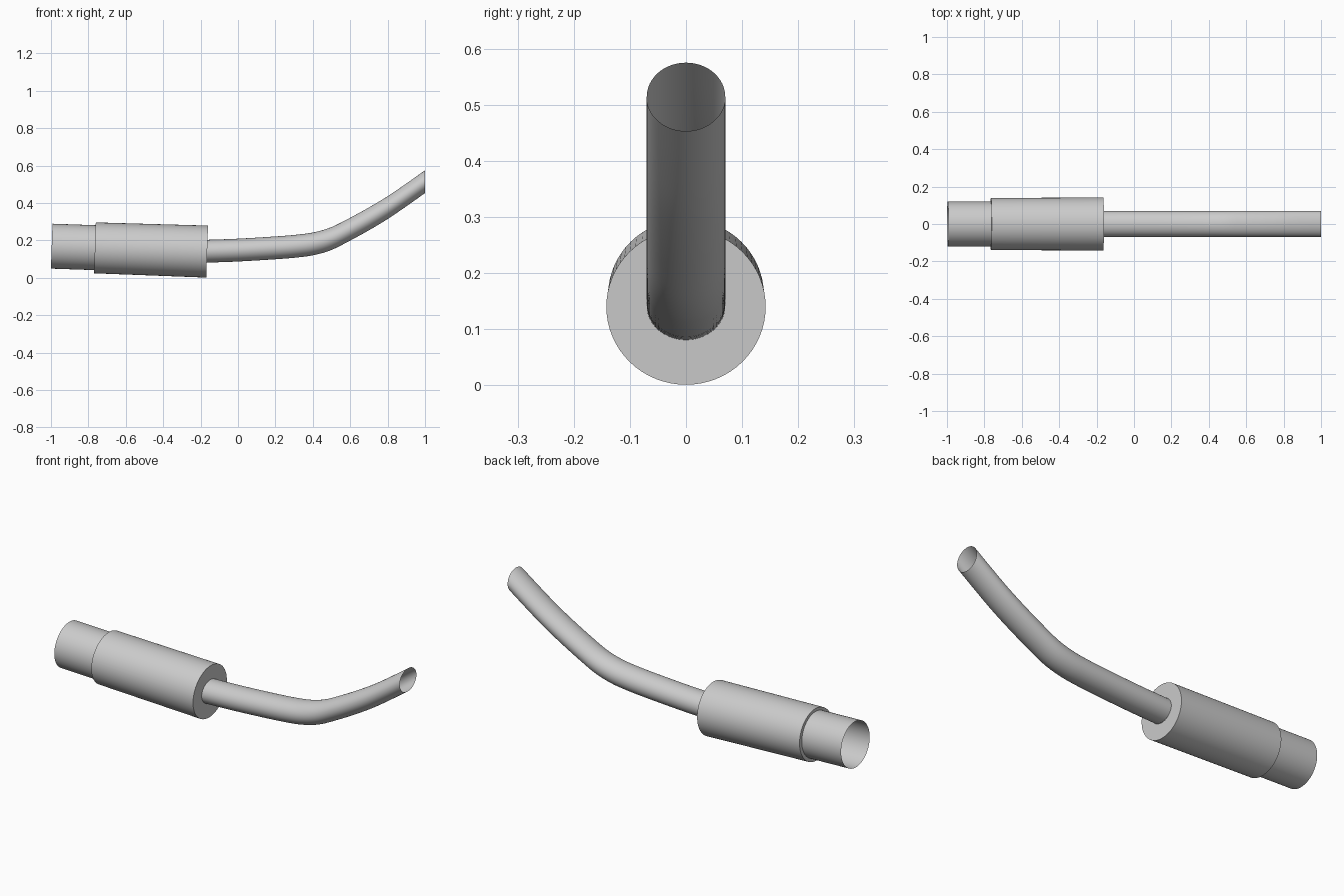
import bpy, bmesh, math

if "Cube" in bpy.data.objects:
    bpy.data.objects.remove(bpy.data.objects["Cube"])

SIDES = 64
TILT = 0.034  # slope of the canister axis


def loft(name, rings, lean=0.0):
    """Open tube through elliptical rings (x, z, half width, half height)."""
    bm = bmesh.new()
    loops = []
    for x, z, ry, rz in rings:
        loop = []
        for i in range(SIDES):
            a = 2 * math.pi * i / SIDES
            up = rz * math.sin(a)
            loop.append(bm.verts.new((x + lean * up, ry * math.cos(a), z + up)))
        loops.append(loop)
    for a, b in zip(loops, loops[1:]):
        for i in range(SIDES):
            j = (i + 1) % SIDES
            bm.faces.new((a[i], a[j], b[j], b[i]))
    bmesh.ops.recalc_face_normals(bm, faces=bm.faces)
    # outward normals: a side face must point away from the axis
    bm.normal_update()
    flow = sum(f.normal.y * f.calc_center_median().y for f in bm.faces)
    if flow < 0:
        bmesh.ops.reverse_faces(bm, faces=bm.faces)
    me = bpy.data.meshes.new(name)
    bm.to_mesh(me)
    bm.free()
    ob = bpy.data.objects.new(name, me)
    bpy.context.collection.objects.link(ob)
    bpy.ops.object.select_all(action='DESELECT')
    ob.select_set(True)
    bpy.context.view_layer.objects.active = ob
    bpy.ops.object.shade_smooth_by_angle(angle=math.radians(35))
    return ob


def spline(pts, steps):
    """Catmull-Rom samples through the (x, z) points."""
    p = [pts[0]] + pts + [pts[-1]]
    out = []
    for k in range(1, len(p) - 2):
        for s in range(steps):
            t = s / steps
            out.append(tuple(0.5 * (2 * b + (c - a) * t + (2 * a - 5 * b + 4 * c - d) * t * t
                                    + (3 * b - a - 3 * c + d) * t ** 3)
                             for a, b, c, d in zip(*p[k - 1:k + 3])))
    return out + [pts[-1]]


# Open rear sleeve
loft("rear_sleeve", [(-0.996, 0.169, 0.12, 0.12), (-0.765, 0.161, 0.12, 0.12)], TILT)

# Main canister with ring-shaped end faces
loft("canister", [(-0.765, 0.161, 0.12, 0.12), (-0.765, 0.160, 0.139, 0.136),
                  (-0.165, 0.140, 0.142, 0.139), (-0.165, 0.142, 0.067, 0.06)], TILT)

# Bent outlet pipe, cut off vertically at its open end
path = [(-0.165, 0.142), (0.0, 0.148), (0.2, 0.160), (0.32, 0.170), (0.41, 0.183),
        (0.5, 0.210), (0.6, 0.260), (0.7, 0.315), (0.8, 0.375), (0.9, 0.443), (1.0, 0.514)]
loft("outlet_pipe", [(x, z, 0.070, 0.061) for x, z in spline(path, 4)])
